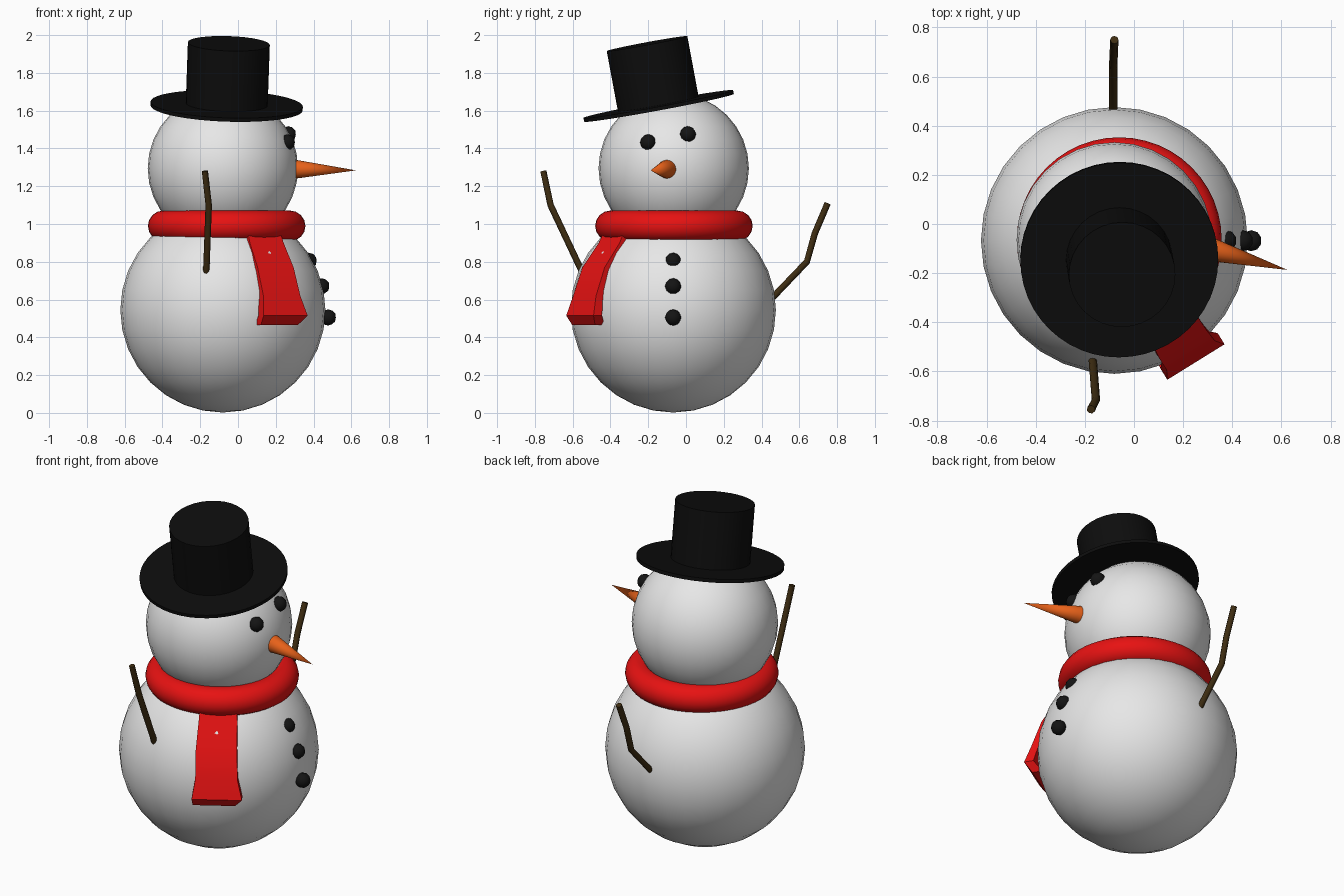
import bpy, bmesh
from math import radians
from mathutils import Vector, Matrix

if "Cube" in bpy.data.objects:
    bpy.data.objects.remove(bpy.data.objects["Cube"])


def material(name, rgb):
    m = bpy.data.materials.new(name)
    m.use_nodes = True
    m.diffuse_color = (*rgb, 1)
    m.node_tree.nodes["Principled BSDF"].inputs["Base Color"].default_value = (*rgb, 1)
    return m


snow = material("snow white", (0.8, 0.8, 0.8))
red = material("scarf red", (0.8, 0.006, 0.006))
felt = material("hat black", (0.004, 0.004, 0.004))
coal = material("coal black", (0.007, 0.007, 0.007))
carrot = material("carrot orange", (0.8, 0.12, 0.01))
bark = material("bark brown", (0.05, 0.027, 0.006))


def finish(ob, name, mat, angle=40):
    ob.name = name
    ob.data.materials.append(mat)
    bpy.ops.object.select_all(action='DESELECT')
    ob.select_set(True)
    bpy.context.view_layer.objects.active = ob
    bpy.ops.object.shade_smooth_by_angle(angle=radians(angle))
    return ob


def from_bmesh(bm, name, mat, angle=40):
    bmesh.ops.recalc_face_normals(bm, faces=bm.faces[:])
    me = bpy.data.meshes.new(name)
    bm.to_mesh(me)
    bm.free()
    ob = bpy.data.objects.new(name, me)
    bpy.context.collection.objects.link(ob)
    return finish(ob, name, mat, angle)


def sphere(name, centre, radius):
    bpy.ops.mesh.primitive_uv_sphere_add(segments=32, ring_count=16, radius=radius, location=centre)
    return finish(bpy.context.object, name, snow)


def lathe(name, profile, mat, matrix, steps=32):
    """Spin a (radius, height) profile around local z; the ends lie on the axis."""
    bm = bmesh.new()
    vs = [bm.verts.new((r, 0, h)) for r, h in profile]
    es = [bm.edges.new(pair) for pair in zip(vs, vs[1:])]
    bmesh.ops.spin(bm, geom=vs + es, cent=(0, 0, 0), axis=(0, 0, 1), angle=radians(360), steps=steps)
    bmesh.ops.remove_doubles(bm, verts=bm.verts[:], dist=0.0005)
    ob = from_bmesh(bm, name, mat)
    ob.matrix_world = matrix
    return ob


def lump(name, centre):
    bpy.ops.mesh.primitive_ico_sphere_add(subdivisions=2, radius=0.043, location=centre)
    return finish(bpy.context.object, name, coal, 30)


def stick(name, points, radius=0.017, sides=8):
    """Sweep a ring along a bent path."""
    pts = [Vector(p) for p in points]
    bm = bmesh.new()
    rings = []
    for i, p in enumerate(pts):
        d = (pts[min(i + 1, len(pts) - 1)] - pts[max(i - 1, 0)]).normalized()
        place = Matrix.Translation(p) @ d.to_track_quat('Z', 'Y').to_matrix().to_4x4()
        rings.append(bmesh.ops.create_circle(bm, segments=sides, radius=radius, matrix=place)["verts"])
    for a, b in zip(rings, rings[1:]):
        for i in range(sides):
            j = (i + 1) % sides
            bm.faces.new((a[i], a[j], b[j], b[i]))
    bm.faces.new(rings[0])
    bm.faces.new(rings[-1])
    return from_bmesh(bm, name, bark, 50)


# Snowballs
sphere("body", (-0.08, -0.067, 0.545), 0.543)
sphere("head", (-0.08, -0.065, 1.295), 0.398)

# Hat, tipped to one side
tilt = Matrix.Translation((-0.06, -0.145, 1.625)) @ Matrix.Rotation(radians(2), 4, 'Y') \
    @ Matrix.Rotation(radians(10.5), 4, 'X')
lathe("hat_brim", [(0, -0.01), (0.403, -0.01), (0.403, 0.01), (0, 0.01)], felt, tilt, 48)
lathe("hat_crown", [(0, 0), (0.217, 0), (0.217, 0.336), (0, 0.336)], felt, tilt)

# Carrot nose with a rounded base
base, tip = Vector((0.3, -0.1, 1.29)), Vector((0.625, -0.187, 1.284))
aim = (tip - base).to_track_quat('Z', 'Y').to_matrix().to_4x4()
lathe("nose", [(0, -0.025), (0.035, -0.018), (0.05, 0), (0.046, 0.03), (0, (tip - base).length)],
      carrot, Matrix.Translation(base) @ aim, 20)

# Coal eyes and buttons
lump("left_eye", (0.265, 0.01, 1.475))
lump("right_eye", (0.26, -0.2, 1.432))
for part, x, z in (("top", 0.375, 0.805), ("middle", 0.442, 0.67), ("bottom", 0.477, 0.505)):
    lump(part + "_button", (x, -0.068, z))

# Stick arms
stick("right_arm", [(-0.172, -0.5, 0.64), (-0.155, -0.717, 1.1), (-0.175, -0.755, 1.28)])
stick("left_arm", [(-0.085, 0.42, 0.57), (-0.085, 0.64, 0.8), (-0.083, 0.682, 0.95), (-0.08, 0.75, 1.11)])

# Scarf loop
bpy.ops.mesh.primitive_torus_add(major_segments=48, minor_segments=16, major_radius=0.336,
                                 minor_radius=0.081, location=(-0.06, -0.064, 0.99))
finish(bpy.context.object, "scarf_loop", red)

# Hanging scarf end: thin rectangular sections (x, y, z, half width, thickness)
across, outward = Vector((0.85, 0.527, 0)), Vector((0.527, -0.85, 0))
sections = [(0.13, -0.37, 0.97, 0.1, 0.03), (0.148, -0.4, 0.9, 0.105, 0.03),
            (0.195, -0.483, 0.77, 0.112, 0.03), (0.228, -0.53, 0.62, 0.115, 0.035),
            (0.248, -0.555, 0.515, 0.137, 0.045), (0.215, -0.535, 0.465, 0.115, 0.05)]
bm = bmesh.new()
loops = []
for x, y, z, w, t in sections:
    c = Vector((x, y, z))
    loops.append([bm.verts.new(c + across * u + outward * v)
                  for u, v in ((-w, 0.008), (w, 0.008), (w, -t), (-w, -t))])
for a, b in zip(loops, loops[1:]):
    for i in range(4):
        bm.faces.new((a[i], a[i - 1], b[i - 1], b[i]))
bm.faces.new(loops[0])
bm.faces.new(loops[-1])
from_bmesh(bm, "scarf_end", red, 35)
